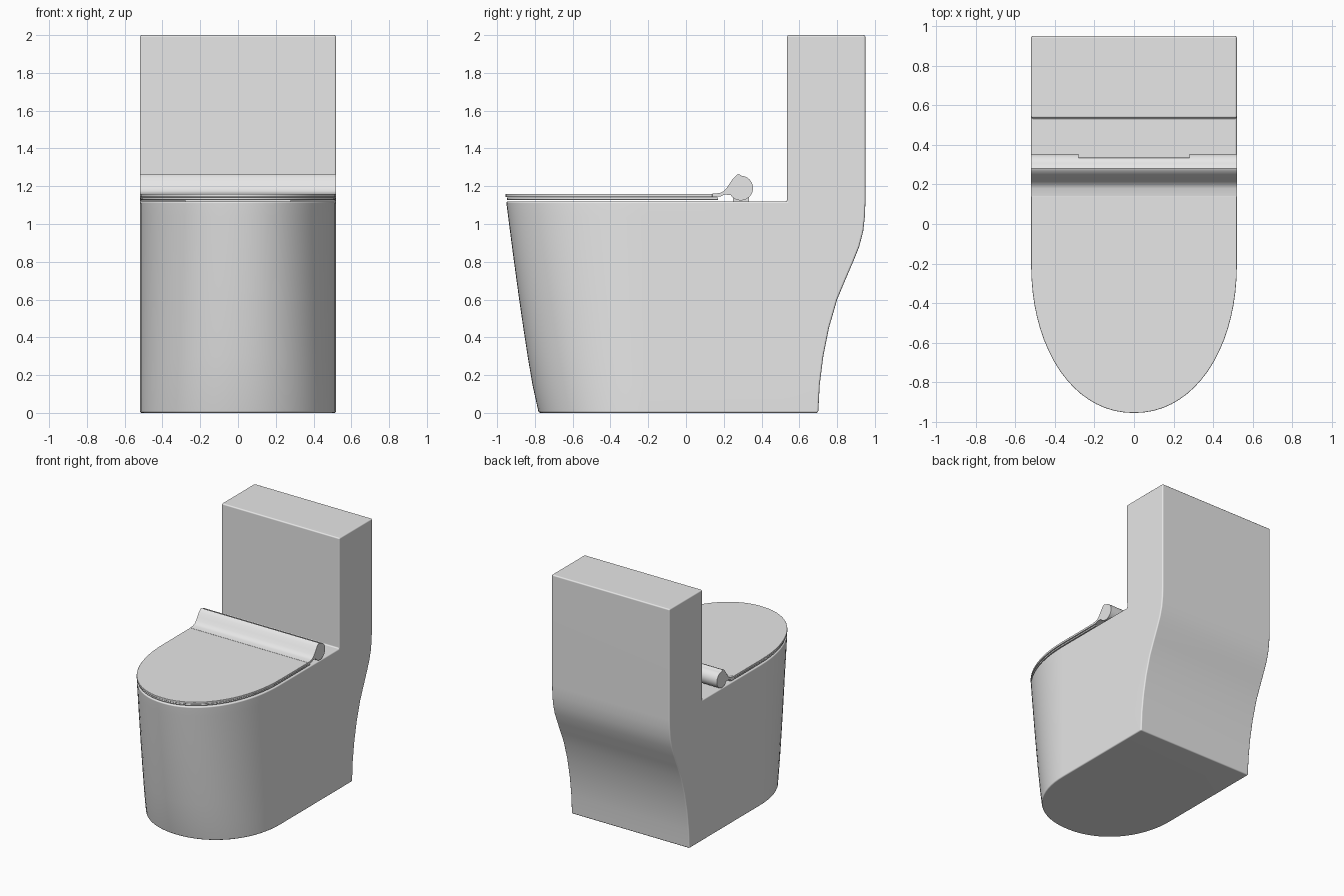
import bpy, bmesh, math
from mathutils import Vector

cube = bpy.data.objects.get("Cube")
if cube:
    bpy.data.objects.remove(cube, do_unlink=True)

ceramic = bpy.data.materials.new("grey ceramic")
ceramic.use_nodes = True
ceramic.diffuse_color = (0.8, 0.8, 0.8, 1)
ceramic.node_tree.nodes["Principled BSDF"].inputs["Base Color"].default_value = (0.8, 0.8, 0.8, 1)

HALF = 0.52       # half width
NOSE = -0.2       # where the rounded front begins
RIM = 1.12        # deck height
TANK = 0.535      # front face of the tank


def finish(name, bm, bevel=0.0):
    """Bevel the hard edges, then turn the mesh into a smooth-shaded object."""
    bmesh.ops.recalc_face_normals(bm, faces=bm.faces)
    if bevel:
        hard = [e for e in bm.edges if e.calc_face_angle(0) > math.radians(45)]
        bmesh.ops.bevel(bm, geom=hard, offset=bevel, segments=3, profile=0.5,
                        affect='EDGES', clamp_overlap=True)
    mesh = bpy.data.meshes.new(name)
    bm.to_mesh(mesh)
    bm.free()
    mesh.materials.append(ceramic)
    obj = bpy.data.objects.new(name, mesh)
    bpy.context.collection.objects.link(obj)
    bpy.ops.object.select_all(action='DESELECT')
    obj.select_set(True)
    bpy.context.view_layer.objects.active = obj
    bpy.ops.object.shade_smooth_by_angle(angle=math.radians(35))
    obj.modifiers.new("even_shading", 'WEIGHTED_NORMAL').keep_sharp = True
    return obj


def nose(front, half=HALF, steps=36, power=2.1):
    """Rounded front outline from the left side round to the right side."""
    pts = []
    for i in range(steps + 1):
        a = math.pi * i / steps
        c, s = math.cos(a), max(math.sin(a), 0)
        x = math.copysign(abs(c) ** (2 / power), c) * half
        pts.append((x, NOSE + (front - NOSE) * s ** (2 / power)))
    return pts


def prism(name, points, vec, bevel=0.0):
    bm = bmesh.new()
    face = bm.faces.new([bm.verts.new(p) for p in points])
    new = bmesh.ops.extrude_face_region(bm, geom=[face])["geom"]
    bmesh.ops.translate(bm, vec=Vector(vec),
                        verts=[v for v in new if isinstance(v, bmesh.types.BMVert)])
    return finish(name, bm, bevel)


# Bowl and tank: stacked outlines, with the back following an S curve
back_curve = [(0, .70), (.15, .708), (.3, .727), (.45, .757), (.6, .80), (.7, .842),
              (.8, .885), (.88, .917), (.96, .938), (1.04, .947), (RIM, .95)]
bm = bmesh.new()
rings = []
for z, back in back_curve:
    front = -0.78 - 0.172 * (z / RIM) ** 0.82
    outline = nose(front) + [(-HALF, TANK), (-HALF, back), (HALF, back), (HALF, TANK)]
    rings.append([bm.verts.new((x, y, z)) for x, y in outline])
n = len(rings[0])
for low, high in zip(rings, rings[1:]):
    for i in range(n):
        j = (i + 1) % n
        bm.faces.new((low[i], low[j], high[j], high[i]))
bm.faces.new(rings[0][::-1])
top = rings[-1]
bm.faces.new(top[:-3] + top[-1:])                       # deck
tank_base = top[-4:]
tank_top = [bm.verts.new((v.co.x, v.co.y, 2.0)) for v in tank_base]
for i in range(4):
    j = (i + 1) % 4
    bm.faces.new((tank_base[i], tank_base[j], tank_top[j], tank_top[i]))
bm.faces.new(tank_top)
# the tank base is open to the bowl, so the body is one shell
finish("bowl_and_tank", bm, 0.01)


# Seat and lid plates
def plate(name, front, half, back, z0, z1, bevel):
    outline = nose(front, half) + [(-half, back), (half, back)]
    prism(name, [(x, y, z0) for x, y in outline], (0, 0, z1 - z0), bevel)


plate("seat", -0.948, 0.515, 0.17, 1.128, 1.140, 0.002)
plate("lid", -0.955, HALF, 0.14, 1.143, 1.16, 0.003)

# Hinge: lid arm sweeping up into a round barrel, set back in the middle
barrel = []
for i in range(25):
    a = math.radians(215 + 230 * i / 24)
    barrel.append((0.29 + 0.065 * math.cos(a), 1.19 + 0.065 * math.sin(a)))
arm = [(.28, 1.264), (.268, 1.26), (.25, 1.242), (.232, 1.215), (.215, 1.19),
       (.2, 1.174), (.18, 1.164), (.14, 1.16), (.14, 1.143), (.18, 1.145), (.205, 1.156)]


def hinge(name, x0, x1, limit):
    profile = [(min(y, limit), z) for y, z in barrel] + arm
    prism(name, [(x0, y, z) for y, z in profile], (x1 - x0, 0, 0))


SPLIT = 0.28
hinge("hinge_left", SPLIT, HALF, 1)
hinge("hinge_right", -HALF, -SPLIT, 1)
hinge("hinge_middle", -SPLIT, SPLIT, 0.335)

# Mounting block under the middle of the hinge
prism("hinge_mount", [(-SPLIT, .25, RIM), (SPLIT, .25, RIM), (SPLIT, .333, RIM), (-SPLIT, .333, RIM)],
      (0, 0, 0.04))
